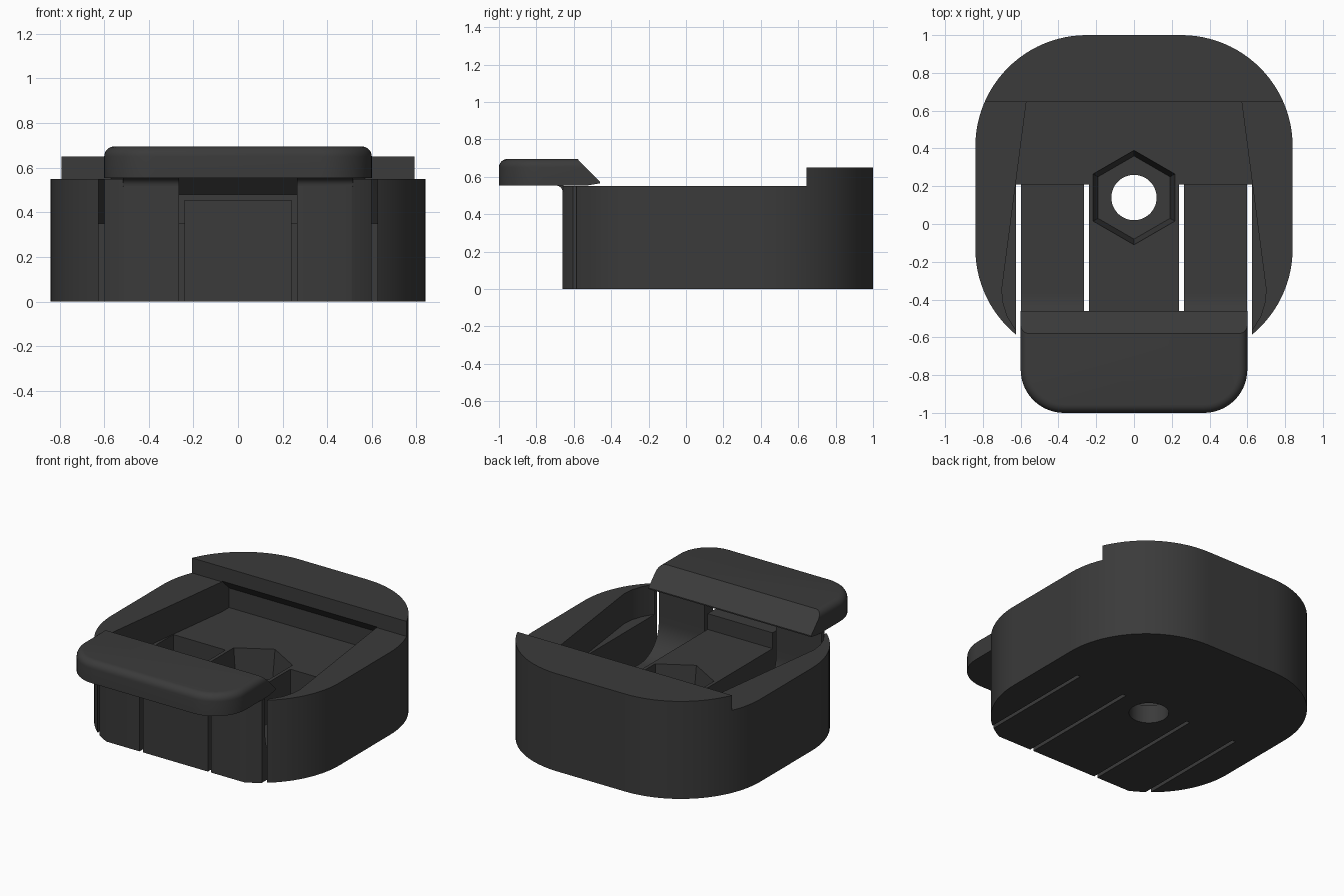
import bpy
import bmesh
from math import sin, cos, pi, radians
from mathutils import Vector

cube = bpy.data.objects.get("Cube")
if cube:
    bpy.data.objects.remove(cube, do_unlink=True)

plastic = bpy.data.materials.new("dark_grey_plastic")
plastic.use_nodes = True
grey = (0.043, 0.043, 0.043, 1)
plastic.diffuse_color = grey
plastic.node_tree.nodes["Principled BSDF"].inputs["Base Color"].default_value = grey


def make(name, bm):
    bmesh.ops.recalc_face_normals(bm, faces=bm.faces)
    mesh = bpy.data.meshes.new(name)
    bm.to_mesh(mesh)
    bm.free()
    obj = bpy.data.objects.new(name, mesh)
    bpy.context.collection.objects.link(obj)
    mesh.materials.append(plastic)
    return obj


def prism(points, lo, hi, axis="z", top_scale=None):
    """Extrude a profile: (x, y) along z, or (y, z) along x."""
    bm = bmesh.new()
    place = (lambda a, b, h: (a, b, h)) if axis == "z" else (lambda a, b, h: (h, a, b))
    low = [bm.verts.new(place(a, b, lo)) for a, b in points]
    high = [bm.verts.new(place(a, b, hi)) for a, b in points]
    bm.faces.new(low)
    bm.faces.new(high)
    n = len(points)
    for i in range(n):
        j = (i + 1) % n
        bm.faces.new((low[i], low[j], high[j], high[i]))
    bmesh.ops.recalc_face_normals(bm, faces=bm.faces)
    return bm


def box(x0, x1, y0, y1, z0, z1):
    return prism([(x0, y0), (x1, y0), (x1, y1), (x0, y1)], z0, z1)


def arc(cx, cy, r, start, end, steps):
    angles = [radians(start + (end - start) * i / steps) for i in range(steps + 1)]
    return [(cx + r * cos(a), cy + r * sin(a)) for a in angles]


def mirrored(half):
    return half + [(-x, y) for x, y in reversed(half)]


def cut(target, bm):
    cutter = make("cutter", bm)
    cutter.hide_render = True
    mod = target.modifiers.new("cut", "BOOLEAN")
    mod.operation = "DIFFERENCE"
    mod.solver = "EXACT"
    mod.object = cutter
    bpy.context.view_layer.objects.active = target
    bpy.ops.object.modifier_apply(modifier=mod.name)
    bpy.data.objects.remove(cutter, do_unlink=True)


def smooth(obj):
    bpy.ops.object.select_all(action="DESELECT")
    obj.select_set(True)
    bpy.context.view_layer.objects.active = obj
    bpy.ops.object.shade_smooth_by_angle(angle=radians(30))


# Body: rounded block with a flat front
R = 0.59
outline = mirrored(arc(0.25, -0.13, R, -90, 0, 24) + arc(0.25, 0.41, R, 0, 90, 24))
body = make("body", prism(outline, 0, 0.65))
cut(body, box(-1, 1, -1, -0.66, -0.1, 1))
cut(body, box(-1, 1, -1, 0.645, 0.55, 1))

# Tapered pocket and the undercut beneath the rear lip
pocket = mirrored([(0.6, -0.57), (0.63, -0.555), (0.67, -0.49), (0.692, -0.42),
                   (0.70, -0.35), (0.57, 0.645)])
cut(body, prism(pocket, 0.35, 0.8))
cut(body, prism([(0.5, 0.35), (0.72, 0.35), (0.72, 0.48), (0.645, 0.555), (0.5, 0.555)],
                -0.57, 0.57, "x"))

# Two thin spring arms with curved roots to their front uprights
trough = [(0.21, 0.5), (0.21, 0.1)] + arc(-0.37, 0.3, 0.2, 270, 180, 12) + [(-0.57, 0.5)]
for lo, hi in ((0.25, 0.61), (-0.61, -0.25)):
    cut(body, prism(trough, lo, hi, "x"))

# Slits freeing the arms and the centre tongue
for side in (1, -1):
    for x in (0.252, 0.612):
        cut(body, box(side * x - 0.0125, side * x + 0.0125, -0.8, 0.21, -0.1, 0.8))
cut(body, box(-0.25, 0.25, -0.8, -0.5, 0.455, 0.8))

# Hexagonal nut recess and bolt hole
bm = prism(arc(0, 0.14, 0.25, 90, 390, 5), 0.12, 0.352)
for v in bm.verts:
    if v.co.z < 0.2:
        v.co.x *= 0.88
        v.co.y = 0.14 + (v.co.y - 0.14) * 0.88
cut(body, bm)
cut(body, prism(arc(0, 0.14, 0.12, 0, 352.5, 47), -0.1, 0.3))
smooth(body)

# Latch lip: rounded plate with softened edges
W, top, under = 0.6, 0.695, 0.553
plan = mirrored(arc(W - 0.23, -0.77, 0.23, -90, 0, 14) + [(W, -0.3)])
bm = prism(plan, under, top)
rim = [e for e in bm.edges
       if all(v.co.z > 0.6 for v in e.verts) and not all(v.co.y > -0.31 for v in e.verts)]
bmesh.ops.bevel(bm, geom=rim, offset=0.045, segments=6, profile=0.5, affect="EDGES")
latch = make("latch_lip", bm)

# Sloped nose of the latch
cut(latch, prism([(-0.58, top), (-0.46, 0.573), (-0.46, 0.565), (-0.53, under),
                  (-0.53, 0.5), (-0.2, 0.5), (-0.2, 0.8), (-0.585, 0.8)], -1, 1, "x"))
smooth(latch)

# Fillet between the lip and the front uprights
for lo, hi in ((0.265, 0.515), (-0.515, -0.265)):
    fillet = make("lip_fillet", prism([(-0.655, 0.556), (-0.655, 0.515)]
                                      + arc(-0.695, 0.518, 0.035, 0, 90, 8)
                                      + [(-0.695, 0.556)], lo, hi, "x"))
    smooth(fillet)
